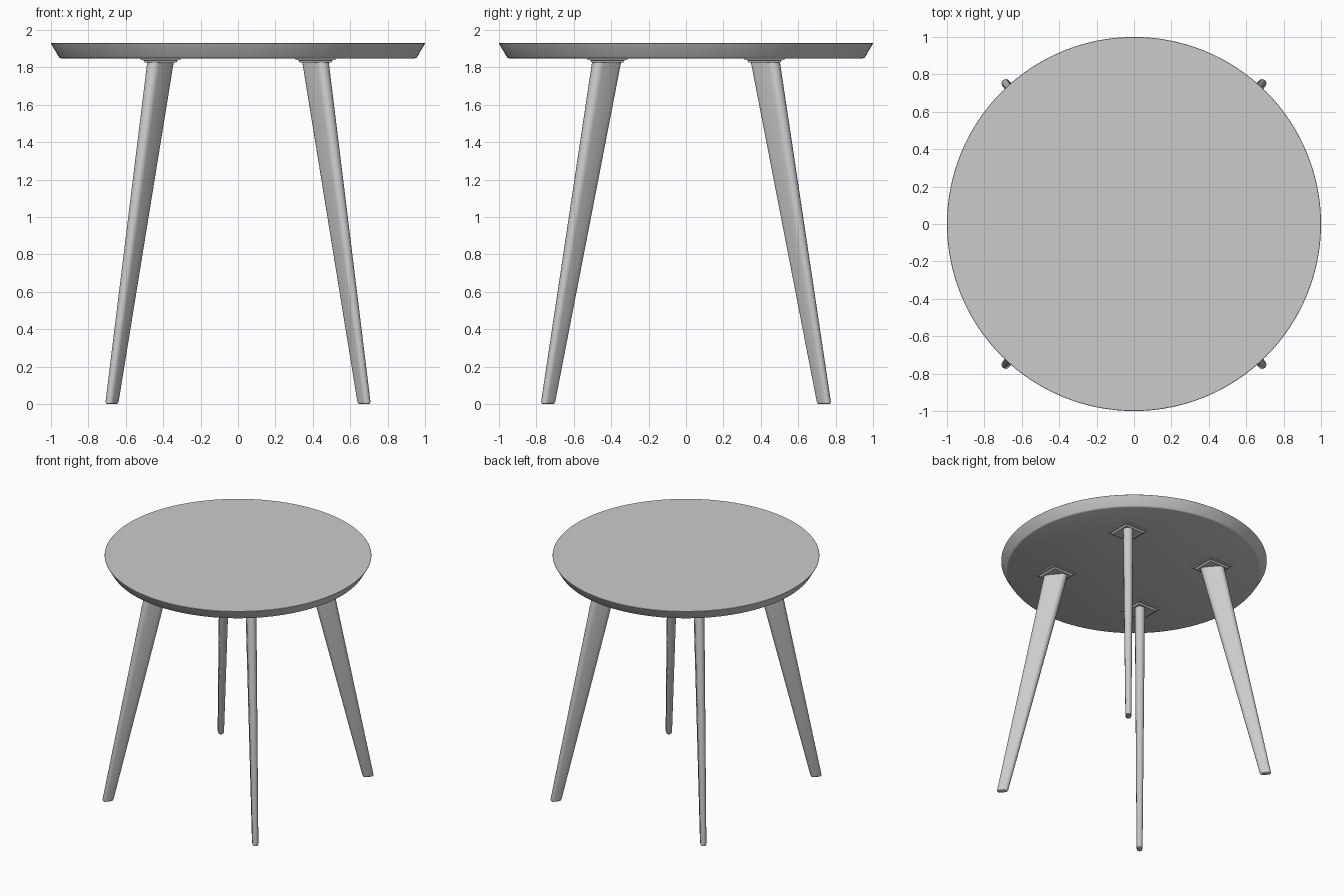
import bpy, bmesh, math
from mathutils import Vector

if "Cube" in bpy.data.objects:
    bpy.data.objects.remove(bpy.data.objects["Cube"])


def finish(bm, name, angle=35):
    bmesh.ops.recalc_face_normals(bm, faces=bm.faces[:])
    me = bpy.data.meshes.new(name)
    bm.to_mesh(me)
    bm.free()
    ob = bpy.data.objects.new(name, me)
    bpy.context.collection.objects.link(ob)
    bpy.ops.object.select_all(action='DESELECT')
    ob.select_set(True)
    bpy.context.view_layer.objects.active = ob
    bpy.ops.object.shade_smooth_by_angle(angle=math.radians(angle))
    return ob


def loft(rings, name):
    """Skin closed rings of points, capping both ends."""
    bm = bmesh.new()
    loops = [[bm.verts.new(p) for p in ring] for ring in rings]
    n = len(loops[0])
    for a, b in zip(loops, loops[1:]):
        for i in range(n):
            j = (i + 1) % n
            bm.faces.new((a[i], a[j], b[j], b[i]))
    bm.faces.new(loops[0])
    bm.faces.new(loops[-1])
    return finish(bm, name)


def circle(r, z, n=128):
    return [(r * math.cos(2 * math.pi * i / n), r * math.sin(2 * math.pi * i / n), z)
            for i in range(n)]


def stadium(center, direction, width, thick, steps=8):
    """Flat oval section, long axis along direction."""
    side = Vector((-direction.y, direction.x, 0))
    r, half = thick / 2, (width - thick) / 2
    pts = []
    for end in (1, -1):
        for k in range(steps + 1):
            a = math.pi * (k / steps - 0.5)
            pts.append(center + end * (direction * (half + r * math.cos(a))
                                       + side * (r * math.sin(a))))
    return pts


def square(cx, cy, half, z):
    return [(cx + sx * half, cy + sy * half, z)
            for sx, sy in ((-1, -1), (1, -1), (1, 1), (-1, 1))]


# Round top with undercut rim
top_profile = [(0.947, 1.849), (0.954, 1.852), (0.959, 1.858),
               (0.998, 1.924), (1.0, 1.928), (0.998, 1.93)]
loft([circle(r, z) for r, z in top_profile], "table_top")

# Four splayed legs with mounting plates
for sx, x_name in ((-1, "left"), (1, "right")):
    for sy, y_name in ((-1, "front"), (1, "back")):
        tag = f"{y_name}_{x_name}"
        head = Vector((sx * 0.414, sy * 0.424, 1.832))
        foot = Vector((sx * 0.675, sy * 0.739, 0.0))
        d = foot - head
        d.z = 0
        d.normalize()
        rings = []
        for t, w, th in ((0, 0.066, 0.028), (0.002, 0.078, 0.038),
                         (0.008, 0.085, 0.045), (1, 0.18, 0.075)):
            rings.append(stadium(foot.lerp(head, t), d, w, th))
        loft(rings, f"{tag}_leg")

        # Stepped square plate under the top
        px, py = sx * 0.414, sy * 0.42
        loft([square(px, py, h, z) for h, z in
              ((0.085, 1.826), (0.09, 1.838), (0.106, 1.840), (0.106, 1.851))],
             f"{tag}_plate")
